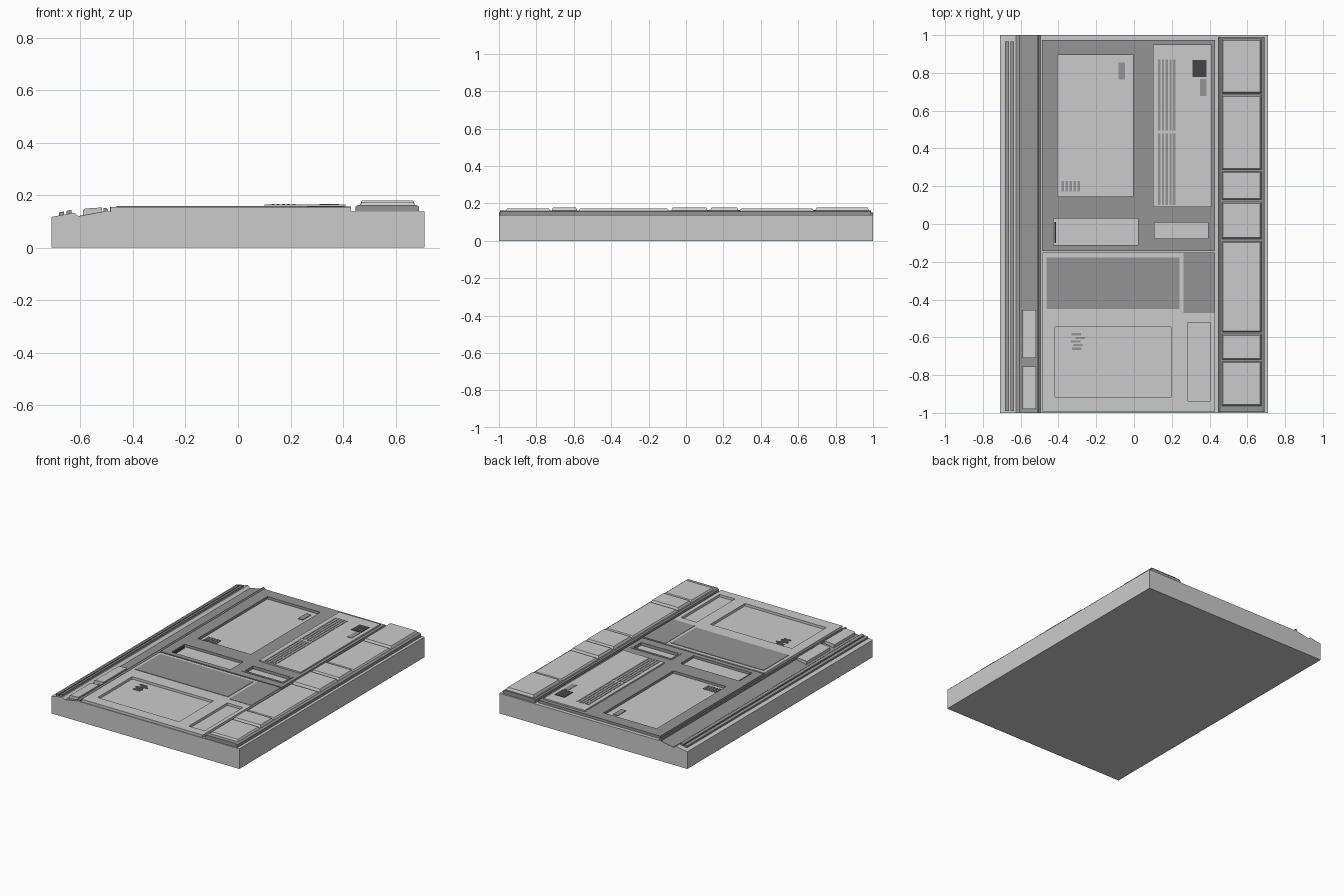
import bpy, bmesh

if "Cube" in bpy.data.objects:
    bpy.data.objects.remove(bpy.data.objects["Cube"])

def material(name, v):
    m = bpy.data.materials.new(name)
    m.diffuse_color = (v, v, v, 1)
    m.use_nodes = True
    m.node_tree.nodes["Principled BSDF"].inputs["Base Color"].default_value = m.diffuse_color
    return m

DARK = material("dark_grey", 0.3)
BLACK = material("near_black", 0.06)

def make(name, bm, mat=None):
    bmesh.ops.recalc_face_normals(bm, faces=bm.faces)
    me = bpy.data.meshes.new(name)
    bm.to_mesh(me)
    bm.free()
    ob = bpy.data.objects.new(name, me)
    bpy.context.collection.objects.link(ob)
    if mat:
        me.materials.append(mat)
    return ob

def add_box(bm, x0, x1, y0, y1, z0, z1, inset=0.0):
    """Box whose top may be inset to give sloping sides."""
    b = [bm.verts.new(p) for p in ((x0, y0, z0), (x1, y0, z0), (x1, y1, z0), (x0, y1, z0))]
    i = inset
    t = [bm.verts.new(p) for p in ((x0+i, y0+i, z1), (x1-i, y0+i, z1), (x1-i, y1-i, z1), (x0+i, y1-i, z1))]
    bm.faces.new(b[::-1])
    bm.faces.new(t)
    for k in range(4):
        n = (k + 1) % 4
        bm.faces.new((b[k], b[n], t[n], t[k]))

def boxes(name, items, mat=None, inset=0.0):
    bm = bmesh.new()
    for it in items:
        add_box(bm, *it, inset=inset)
    return make(name, bm, mat)

def extrude_y(name, profile, y0, y1, mat=None):
    bm = bmesh.new()
    a = [bm.verts.new((x, y0, z)) for x, z in profile]
    b = [bm.verts.new((x, y1, z)) for x, z in profile]
    bm.faces.new(a)
    bm.faces.new(b[::-1])
    for k in range(len(a)):
        n = (k + 1) % len(a)
        bm.faces.new((a[k], a[n], b[n], b[k]))
    return make(name, bm, mat)

def plate(name, rect, z0, z1, holes, mat=None):
    """Flat plate with rectangular openings, built from a cell grid."""
    xs = sorted({rect[0], rect[1], *(v for h in holes for v in h[:2])})
    ys = sorted({rect[2], rect[3], *(v for h in holes for v in h[2:])})
    bm = bmesh.new()
    V = {}
    def vert(x, y):
        if (x, y) not in V:
            V[x, y] = bm.verts.new((x, y, z0))
        return V[x, y]
    for xa, xb in zip(xs, xs[1:]):
        for ya, yb in zip(ys, ys[1:]):
            cx, cy = (xa + xb) / 2, (ya + yb) / 2
            if not any(h[0] < cx < h[1] and h[2] < cy < h[3] for h in holes):
                bm.faces.new([vert(xa, ya), vert(xb, ya), vert(xb, yb), vert(xa, yb)])
    ext = bmesh.ops.extrude_face_region(bm, geom=bm.faces[:], use_keep_orig=True)
    for v in ext["geom"]:
        if isinstance(v, bmesh.types.BMVert):
            v.co.z = z1
    bmesh.ops.dissolve_limit(bm, angle_limit=0.01, verts=bm.verts[:], edges=bm.edges[:])
    return make(name, bm, mat)

# Main slab with the sloping left edge and shallow channel
extrude_y("base_slab", [(-0.71, 0), (0.71, 0), (0.71, 0.137), (-0.5, 0.137), (-0.605, 0.118),
                        (-0.625, 0.133), (-0.71, 0.117)], -1, 1)

# Left edge: channel lining, rails and lip
extrude_y("left_channel", [(-0.605, 0.116), (-0.505, 0.134), (-0.505, 0.139), (-0.605, 0.121)], -1, 1, DARK)
for i, (x, z) in enumerate(((-0.673, 0.122), (-0.645, 0.128))):
    extrude_y(f"left_rail_{i}", [(x-.009, z-.008), (x+.011, z-.004), (x+.011, z+.016), (x-.009, z+.012)],
              -0.99, 0.965, DARK)
extrude_y("left_lip", [(-0.512, 0.132), (-0.495, 0.132), (-0.495, 0.145), (-0.505, 0.152), (-0.512, 0.15)],
          -1, 1, DARK)
for i, (y0, y1) in enumerate(((-0.98, -0.755), (-0.71, -0.455))):
    extrude_y(f"channel_block_{i}", [(-0.59, 0.12), (-0.518, 0.133), (-0.518, 0.153), (-0.582, 0.149),
                                     (-0.59, 0.143)], y0, y1)

# Upper dark plate with recessed bays
bays = [(-0.405, -0.005, 0.145, 0.895), (-0.425, 0.02, -0.11, 0.03), (0.1, 0.4, -0.085, 0.015)]
plate("upper_plate", (-0.488, 0.43, -0.142, 0.975), 0.13, 0.155, bays, DARK)
boxes("bay_floors", [(*b, 0.13, 0.138) for b in bays])
plate("small_bay_frame", (0.095, 0.405, -0.092, 0.022), 0.135, 0.158, [(0.108, 0.392, -0.077, 0.007)], DARK)
boxes("bay_latch", [(-0.42, -0.412, -0.1, 0.01, 0.137, 0.15)], BLACK)

# Raised vent panel with slats and sockets
boxes("vent_panel", [(0.1, 0.41, 0.09, 0.95, 0.15, 0.164)])
boxes("vent_slats", [(x, x + 0.012, a, b, 0.163, 0.166)
                     for x in (0.127 + 0.02 * k for k in range(5))
                     for a, b in ((0.1, 0.48), (0.495, 0.87))], DARK)
boxes("vent_grille", [(0.31, 0.385, 0.777, 0.868, 0.163, 0.167)], BLACK)
boxes("vent_label_plate", [(0.35, 0.385, 0.677, 0.768, 0.163, 0.166)], DARK)
boxes("bay_details", [(-0.083, -0.047, 0.765, 0.855, 0.137, 0.142)] +
      [(x, x + 0.012, 0.172, 0.228, 0.137, 0.142) for x in (-0.383 + 0.021 * k for k in range(5))], DARK)

# Lower light plate with two recesses
wells = [(-0.418, 0.197, -0.917, -0.545), (0.285, 0.402, -0.937, -0.522)]
plate("lower_plate", (-0.485, 0.43, -0.995, -0.152), 0.13, 0.155, wells)
boxes("well_floors", [(*w, 0.13, 0.138) for w in wells])
boxes("dark_covers", [(-0.462, 0.24, -0.45, -0.178, 0.15, 0.158), (0.262, 0.43, -0.47, -0.152, 0.15, 0.157)], DARK)
boxes("well_slats", [(x, x + 0.05, y, y + 0.012, 0.137, 0.142)
                     for x, y in zip((-0.33, -0.31, -0.333, -0.323, -0.328),
                                     (-0.59 - 0.019 * k for k in range(5)))], DARK)

# Right row of raised tiles on a long bed
extrude_y("tile_bed", [(0.447, 0.13), (0.69, 0.13), (0.69, 0.156), (0.68, 0.162), (0.455, 0.162), (0.447, 0.155)],
          -0.995, 0.99, DARK)
tiles = [(-0.96, -0.73, 0.174), (-0.715, -0.585, 0.179), (-0.57, -0.095, 0.173), (-0.075, 0.112, 0.179),
         (0.132, 0.276, 0.179), (0.291, 0.68, 0.173), (0.695, 0.975, 0.179)]
boxes("right_tiles", [(0.464, 0.675, a - 0.004, b + 0.004, 0.16, z) for a, b, z in tiles], None, 0.008)
